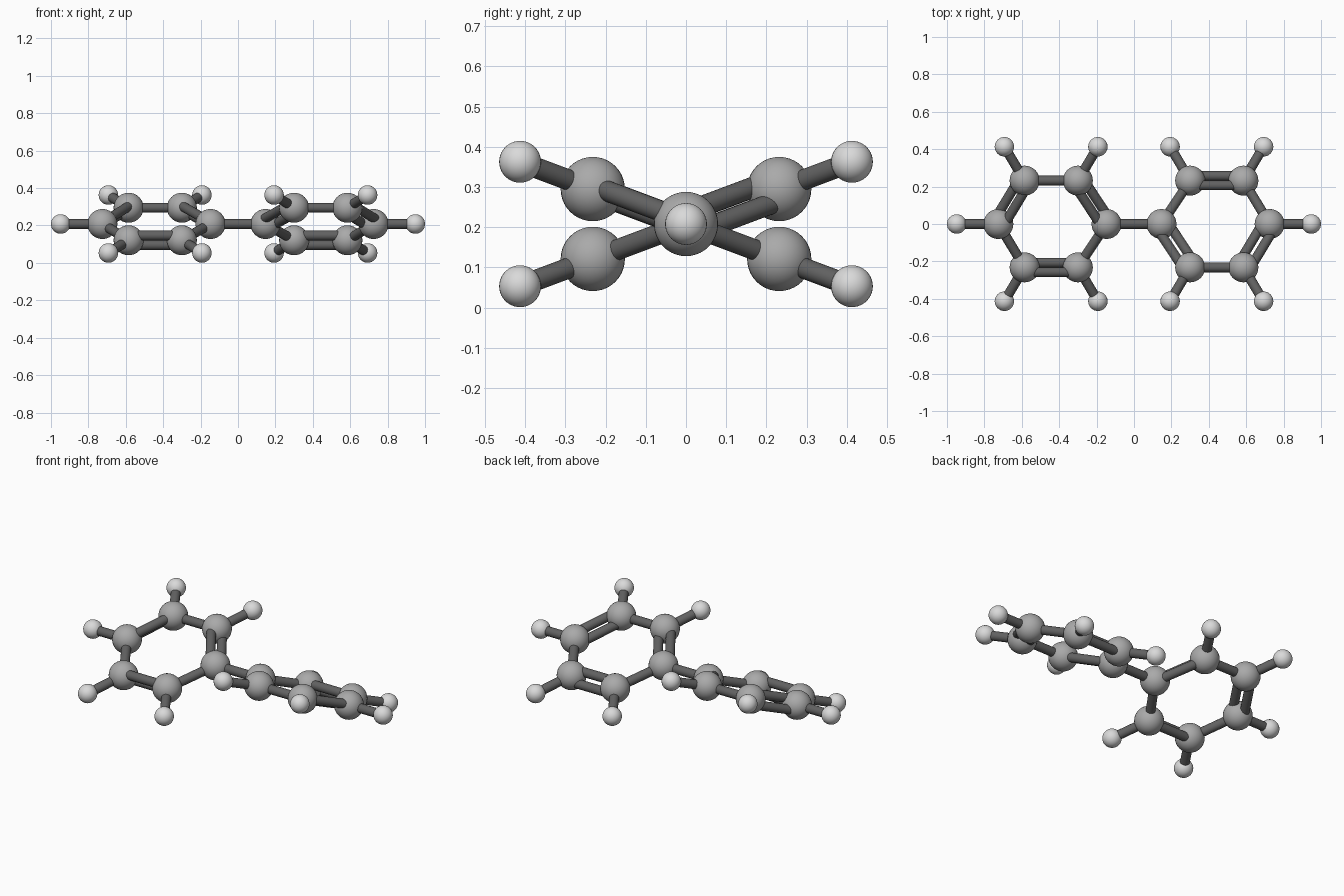
import bpy
from mathutils import Vector

cube = bpy.data.objects.get("Cube")
if cube:
    bpy.data.objects.remove(cube, do_unlink=True)


def material(name, value):
    mat = bpy.data.materials.new(name)
    mat.use_nodes = True
    color = (value, value, value, 1)
    mat.diffuse_color = color
    mat.node_tree.nodes["Principled BSDF"].inputs["Base Color"].default_value = color
    return mat


MID_GREY = material("mid_grey", 0.40)
LIGHT_GREY = material("light_grey", 0.70)
DARK_GREY = material("dark_grey", 0.12)

CENTRE_Z = 0.208
TILT = 0.375          # rise of each ring across its width
BALL_R, TIP_R, ROD_R = 0.08, 0.052, 0.026
PAIR_OFFSET = 0.036   # half the spacing of a double rod


def finish(name, mat):
    obj = bpy.context.object
    obj.name = name
    obj.data.materials.append(mat)
    bpy.ops.object.shade_smooth_by_angle()
    return obj


def ball(name, centre, radius, mat):
    bpy.ops.mesh.primitive_uv_sphere_add(
        segments=32, ring_count=20, radius=radius, location=centre)
    return finish(name, mat)


def rod(name, a, b):
    axis = b - a
    bpy.ops.mesh.primitive_cylinder_add(
        vertices=24, radius=ROD_R, depth=axis.length, location=(a + b) / 2,
        rotation=axis.to_track_quat('Z', 'Y').to_euler())
    return finish(name, DARK_GREY)


def double_rod(name, a, b):
    side = (b - a).cross(Vector((0, 1, 1))).normalized() * PAIR_OFFSET
    for sign in (-1, 1):
        rod(name, a + side * sign, b + side * sign)


def place(x, y, turn):
    # The second ring is the first one turned half way round the z axis
    return Vector((turn * x, turn * y, CENTRE_Z - TILT * y))


RING = [(0.147, 0), (0.30, 0.232), (0.585, 0.232),
        (0.725, 0), (0.585, -0.232), (0.30, -0.232)]
TIPS = [None, (0.193, 0.413), (0.693, 0.413),
        (0.948, 0), (0.693, -0.413), (0.193, -0.413)]

for side_name, turn in (("left", 1), ("right", -1)):
    corners = [place(x, y, turn) for x, y in RING]
    for i, corner in enumerate(corners):
        ball(side_name + "_ring_ball", corner, BALL_R, MID_GREY)
        # Single and double rods alternate round the ring
        following = corners[(i + 1) % len(corners)]
        if i % 2:
            double_rod(side_name + "_double_rod", corner, following)
        else:
            rod(side_name + "_single_rod", corner, following)
        # Small outer balls on short rods
        if TIPS[i]:
            tip = place(*TIPS[i], turn)
            ball(side_name + "_tip_ball", tip, TIP_R, LIGHT_GREY)
            rod(side_name + "_tip_rod", corner, tip)

# Rod joining the two rings
rod("centre_rod", place(*RING[0], -1), place(*RING[0], 1))
